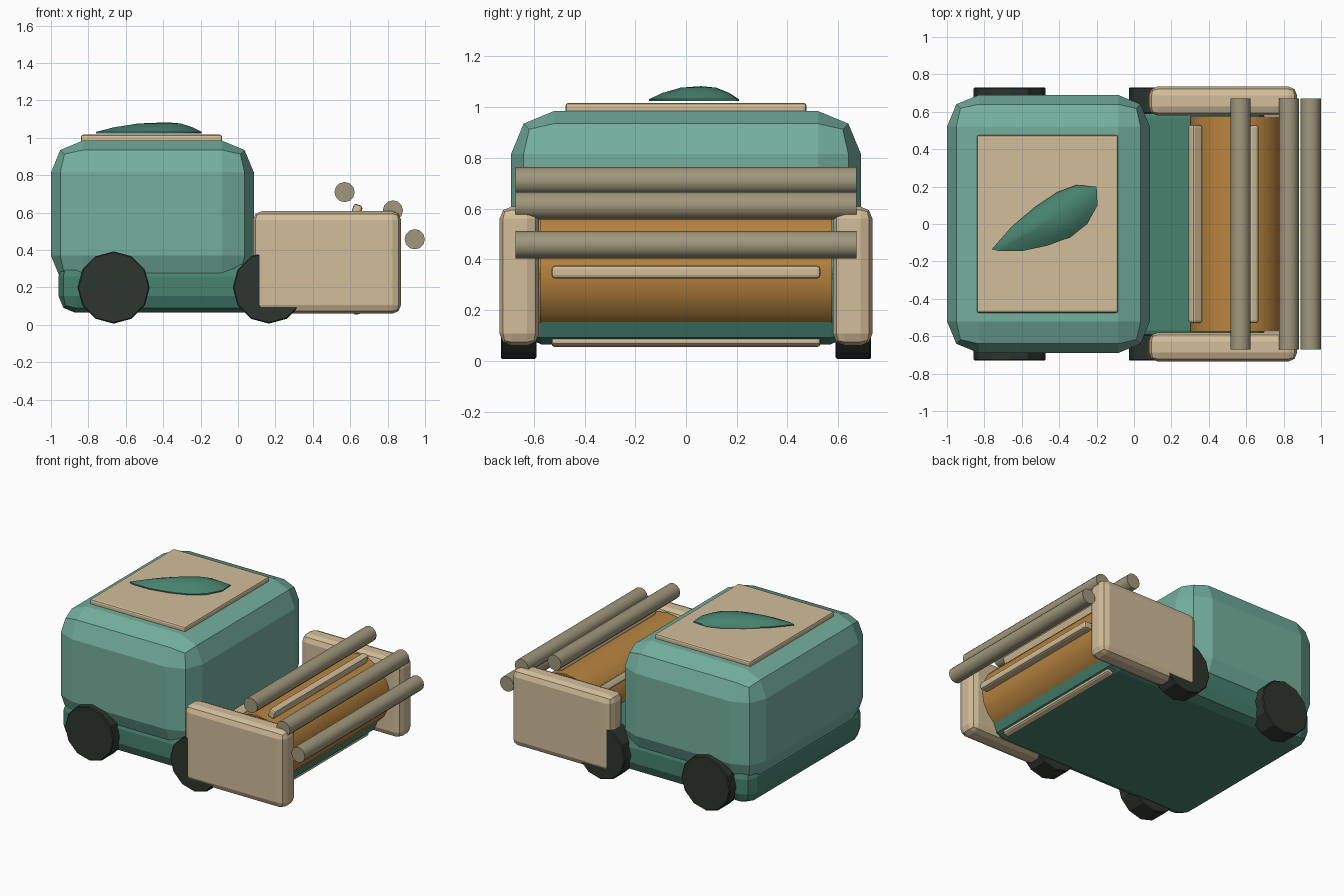
import bpy, bmesh, math
from mathutils import Matrix, Vector

if "Cube" in bpy.data.objects:
    bpy.data.objects.remove(bpy.data.objects["Cube"])


def material(name, hex_colour):
    def lin(c):
        c /= 255
        return c / 12.92 if c <= 0.04045 else ((c + 0.055) / 1.055) ** 2.4
    m = bpy.data.materials.new(name)
    rgb = [lin(int(hex_colour[i:i + 2], 16)) for i in (0, 2, 4)]
    m.diffuse_color = (*rgb, 1)
    m.use_nodes = True
    m.node_tree.nodes["Principled BSDF"].inputs["Base Color"].default_value = m.diffuse_color
    return m


TEAL = material("light_teal", "74B09E")
DARK_TEAL = material("dark_teal", "47826F")
TAN = material("tan", "D2BD9A")
GREY = material("grey_khaki", "A0977C")
ORANGE = material("ochre", "B98540")
BLACK = material("tyre_black", "2D352E")


def finish(name, bm, mat, smooth=None, bevel=0, segments=2):
    bmesh.ops.recalc_face_normals(bm, faces=bm.faces)
    me = bpy.data.meshes.new(name)
    bm.to_mesh(me)
    bm.free()
    me.materials.append(mat)
    ob = bpy.data.objects.new(name, me)
    bpy.context.collection.objects.link(ob)
    if bevel:
        mod = ob.modifiers.new("bevel", "BEVEL")
        mod.width = bevel
        mod.segments = segments
        mod.limit_method = 'ANGLE'
        mod.angle_limit = math.radians(40)
    if smooth:
        bpy.ops.object.select_all(action='DESELECT')
        ob.select_set(True)
        bpy.context.view_layer.objects.active = ob
        bpy.ops.object.shade_smooth_by_angle(angle=math.radians(smooth))
    return ob


def box(name, lo, hi, mat, bevel, segments=2, smooth=None):
    lo, hi = Vector(lo), Vector(hi)
    bm = bmesh.new()
    bmesh.ops.create_cube(bm, size=1, matrix=Matrix.Translation((lo + hi) / 2)
                          @ Matrix.Diagonal((*(hi - lo), 1)))
    return finish(name, bm, mat, smooth, bevel, segments)


def cylinder_y(name, x, z, r, y0, y1, sides, mat, smooth=None, bevel=0):
    bm = bmesh.new()
    bmesh.ops.create_cone(bm, cap_ends=True, segments=sides, radius1=r, radius2=r,
                          depth=y1 - y0,
                          matrix=Matrix.Translation((x, (y0 + y1) / 2, z))
                          @ Matrix.Rotation(math.pi / 2, 4, 'X'))
    return finish(name, bm, mat, smooth, bevel, 1)


# Body and chassis
box("body", (-1, -0.69, 0.2), (0.085, 0.69, 0.985), TEAL, 0.17)
box("chassis", (-0.96, -0.66, 0.065), (0.70, 0.66, 0.35), DARK_TEAL, 0.09)

# Roof plate
box("roof_plate", (-0.84, -0.475, 0.975), (-0.085, 0.475, 1.017), TAN, 0.012)

# Domed leaf on the roof
outline = [(-.76, -.135), (-.66, -.02), (-.53, .09), (-.41, .17), (-.31, .208),
           (-.2, .2), (-.195, .1), (-.25, .0), (-.34, -.07), (-.46, -.115),
           (-.6, -.145), (-.72, -.145)]
centre = Vector((-0.38, 0.06))
bm = bmesh.new()
rings = []
for scale, z in ((1, 1.024), (1, 1.032), (0.75, 1.056), (0.4, 1.077)):
    ring = []
    for p in outline:
        q = centre + (Vector(p) - centre) * scale
        ring.append(bm.verts.new((q.x, q.y, z)))
    rings.append(ring)
n = len(outline)
for a, b in zip(rings, rings[1:]):
    for i in range(n):
        j = (i + 1) % n
        bm.faces.new((a[i], a[j], b[j], b[i]))
bm.faces.new(rings[0])
top = bm.verts.new((centre.x, centre.y, 1.083))
for i in range(n):
    bm.faces.new((rings[-1][i], rings[-1][(i + 1) % n], top))
finish("roof_leaf", bm, DARK_TEAL, smooth=50)

# Wheels and header side panels
for side, s in (("front", -1), ("back", 1)):
    y0, y1 = sorted((s * 0.59, s * 0.73))
    for end, x in (("left", -0.665), ("right", 0.165)):
        cylinder_y(f"{side}_{end}_wheel", x, 0.2, 0.193, y0, y1, 12, BLACK, bevel=0.006)
    y0, y1 = sorted((s * 0.58, s * 0.735))
    box(f"{side}_side_panel", (0.08, y0, 0.06), (0.872, y1, 0.608), TAN, 0.047)

# Threshing drum with five slats around it
DX, DZ = 0.55, 0.35
cylinder_y("drum", DX, DZ, 0.248, -0.575, 0.575, 20, ORANGE, smooth=35)
for k in range(5):
    a = k * math.tau / 5
    bm = bmesh.new()
    bmesh.ops.create_cube(bm, size=1, matrix=Matrix.Translation((DX, 0, DZ))
                          @ Matrix.Rotation(-a, 4, 'Y')
                          @ Matrix.Translation((0.275, 0, 0))
                          @ Matrix.Diagonal((0.064, 1.06, 0.05, 1)))
    finish(f"drum_slat_{k + 1}", bm, TAN, bevel=0.013)

# Reel rollers
for k, (x, z) in enumerate(((0.57, 0.71), (0.828, 0.612), (0.945, 0.458))):
    cylinder_y(f"reel_roller_{k + 1}", x, z, 0.054, -0.672, 0.672, 12, GREY, smooth=35)
